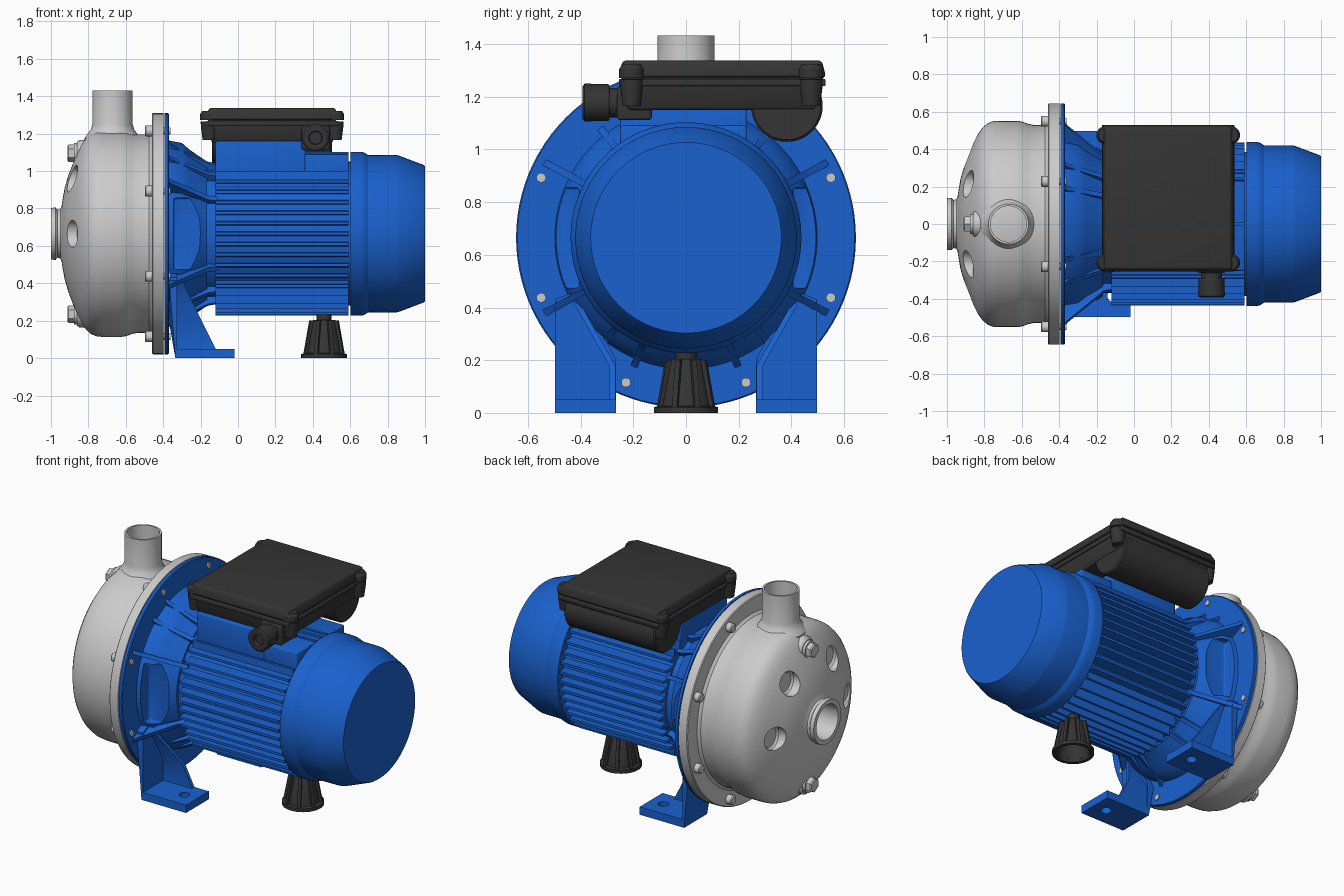
import bpy, bmesh
from math import sin, cos, pi, radians, sqrt
from mathutils import Matrix, Vector

if "Cube" in bpy.data.objects:
    bpy.data.objects.remove(bpy.data.objects["Cube"])

CZ = 0.665  # height of the shaft axis
TURN = {'x': Matrix.Rotation(pi / 2, 4, 'Y'), '-y': Matrix.Rotation(pi / 2, 4, 'X'), 'z': Matrix()}


def mat(name, rgb):
    m = bpy.data.materials.new(name)
    m.diffuse_color = (*rgb, 1)
    m.use_nodes = True
    m.node_tree.nodes["Principled BSDF"].inputs["Base Color"].default_value = m.diffuse_color
    return m


BLUE = mat("blue_paint", (0.01, 0.12, 0.62))
BLACK = mat("black_plastic", (0.035, 0.035, 0.035))


def smooth(ob, angle=32):
    bpy.ops.object.select_all(action='DESELECT')
    ob.select_set(True)
    bpy.context.view_layer.objects.active = ob
    bpy.ops.object.shade_smooth_by_angle(angle=radians(angle))


def finish(name, bm, m=None):
    bmesh.ops.remove_doubles(bm, verts=bm.verts, dist=1e-5)
    bmesh.ops.recalc_face_normals(bm, faces=bm.faces)
    me = bpy.data.meshes.new(name)
    bm.to_mesh(me)
    bm.free()
    ob = bpy.data.objects.new(name, me)
    bpy.context.collection.objects.link(ob)
    if m:
        me.materials.append(m)
    smooth(ob)
    return ob


def lathe(name, prof, m=None, axis='x', loc=(0, 0, CZ), n=64):
    """Revolve (position along axis, radius) points; ends are capped."""
    bm = bmesh.new()
    pts = [(prof[0][0], 0)] + list(prof) + [(prof[-1][0], 0)]
    rings = [[bm.verts.new((r * cos(2 * pi * i / n), r * sin(2 * pi * i / n), h)) for i in range(n)]
             for h, r in pts]
    for a, b in zip(rings, rings[1:]):
        for i in range(n):
            j = (i + 1) % n
            bm.faces.new((a[i], a[j], b[j], b[i]))
    bmesh.ops.dissolve_degenerate(bm, dist=1e-6, edges=bm.edges)
    bm.transform(Matrix.Translation(loc) @ TURN[axis])
    return finish(name, bm, m)


def hull(bm, sections):
    """Join equal-length closed sections into a capped solid."""
    vs = [[bm.verts.new(p) for p in s] for s in sections]
    k = len(vs[0])
    for a, b in zip(vs, vs[1:]):
        for i in range(k):
            bm.faces.new((a[i], a[(i + 1) % k], b[(i + 1) % k], b[i]))
    bm.faces.new(vs[0])
    bm.faces.new(vs[-1])


def rect(x0, x1, y0, y1, z):
    return [(x0, y0, z), (x1, y0, z), (x1, y1, z), (x0, y1, z)]


def box(name, x, y, z, m=None, taper=0.0, bevel=0.0):
    """Box by ranges; taper shrinks the top (negative: the bottom)."""
    t, b = max(taper, 0), max(-taper, 0)
    bm = bmesh.new()
    hull(bm, [rect(x[0] + s, x[1] - s, y[0] + s, y[1] - s, h) for s, h in ((b, z[0]), (t, z[1]))])
    if bevel:
        bmesh.ops.bevel(bm, geom=bm.edges[:], offset=bevel, segments=3, profile=0.5, affect='EDGES')
    return finish(name, bm, m)


def cut(ob, cutter):
    md = ob.modifiers.new("cut", 'BOOLEAN')
    md.operation, md.solver, md.object = 'DIFFERENCE', 'EXACT', cutter
    bpy.context.view_layer.objects.active = ob
    bpy.ops.object.modifier_apply(modifier=md.name)
    bpy.data.objects.remove(cutter)
    smooth(ob)


# Pump casing: domed steel shell with bored inlet and outer flange
casing = lathe("pump_casing", [
    (-0.8, 0.11), (-1.0, 0.11), (-1.0, 0.138), (-0.975, 0.14), (-0.965, 0.128), (-0.95, 0.132),
    (-0.943, 0.15), (-0.94, 0.17), (-0.928, 0.24), (-0.908, 0.31), (-0.885, 0.37), (-0.86, 0.43),
    (-0.835, 0.48), (-0.81, 0.515), (-0.785, 0.537), (-0.755, 0.549), (-0.72, 0.552), (-0.63, 0.552),
    (-0.60, 0.548), (-0.57, 0.537), (-0.54, 0.53), (-0.475, 0.53), (-0.46, 0.545), (-0.46, 0.64),
    (-0.455, 0.645), (-0.398, 0.645)], n=96)
for deg in (-90, -36, 36, 90):  # pressed pockets in the dome
    a = radians(deg)
    cut(casing, lathe("pocket_cutter", [(-1.1, 0.078), (-0.862, 0.072), (-0.85, 0.06)],
                      loc=(0, 0.365 * sin(a), CZ + 0.365 * cos(a)), n=32))

# Outlet pipe with flared root
lathe("outlet_pipe", [(1.0, 0.15), (1.175, 0.15), (1.2, 0.132), (1.222, 0.116), (1.25, 0.108),
                      (1.432, 0.108), (1.432, 0.096), (1.2, 0.096)], axis='z', loc=(-0.671, 0, 0), n=48)

# Filler and drain plugs: boss, washer, hex head
for tag, z in (("filler", CZ + 0.43), ("drain", CZ - 0.43)):
    lathe(tag + "_boss", [(-0.76, 0.078), (-0.85, 0.07), (-0.862, 0.06)], loc=(0, 0, z), n=32)
    lathe(tag + "_washer", [(-0.86, 0.054), (-0.878, 0.054)], loc=(0, 0, z), n=32)
    lathe(tag + "_hex_plug", [(-0.87, 0.046), (-0.905, 0.046), (-0.912, 0.04)], loc=(0, 0, z), n=6)

# Flange bolts
for k in range(8):
    a = radians(22.5 + 45 * k)
    lathe("flange_bolt_%d" % k, [(-0.498, 0.024), (-0.492, 0.029), (-0.455, 0.029), (-0.455, 0.018),
                                 (-0.362, 0.018)], loc=(0, 0.595 * cos(a), CZ + 0.595 * sin(a)), n=20)

# Motor bracket: flange disc, cone with side recesses, radial ribs
lathe("bracket_flange", [(-0.392, 0.645), (-0.375, 0.645), (-0.37, 0.64)], BLUE, n=96)
cone = lathe("bracket_cone", [(-0.38, 0.5), (-0.3, 0.485), (-0.26, 0.45), (-0.165, 0.385),
                              (-0.165, 0.368), (-0.1, 0.368)], BLUE, n=96)
for s in (-1, 1):
    cut(cone, box("recess_cutter", (-0.345, -0.2), sorted((s * 0.405, s * 0.7)),
                  (CZ - 0.19, CZ + 0.19), bevel=0.01))
bm = bmesh.new()
for base in (28, 52, 68):
    for deg in (base, 180 - base, 180 + base, -base):
        a = radians(deg)
        u, t = Vector((0, cos(a), sin(a))), Vector((0, -sin(a), cos(a))) * 0.013
        r = 0.62 if base == 28 else 0.54
        side = [(-0.38, 0.4), (-0.38, r), (-0.355, r - 0.03), (-0.16, 0.41), (-0.11, 0.4), (-0.11, 0.34)]
        hull(bm, [[Vector((x, 0, CZ)) + u * q + t * s for x, q in side] for s in (-1, 1)])
finish("bracket_ribs", bm, BLUE)

# Bracket feet: pad with hole, upright plate, leaning gusset
for tag, s in (("front", -1), ("rear", 1)):
    pad = box(tag + "_foot_pad", (-0.335, -0.02), sorted((s * 0.265, s * 0.497)), (0, 0.05), BLUE)
    cut(pad, lathe("hole_cutter", [(-0.1, 0.032), (0.1, 0.032)], axis='z', loc=(-0.11, s * 0.385, 0), n=24))
    bm = bmesh.new()
    plate = [(0.265, 0), (0.497, 0), (0.497, 0.43), (0.4, 0.47), (0.265, 0.2)]
    hull(bm, [[(-0.335 if z < 0.1 and x0 < -0.36 else x0, s * y, z) for y, z in plate]
              for x0 in (-0.37, -0.325)])
    finish(tag + "_foot_plate", bm, BLUE)
    bm = bmesh.new()
    hull(bm, [rect(-0.34, x1, *sorted((s * y, s * (y + 0.024))), z) for x1, y, z in
              ((-0.115, 0.268, 0.04), (-0.185, 0.268, 0.18), (-0.31, 0.415, 0.44))])
    finish(tag + "_foot_gusset", bm, BLUE)

# Motor body with parallel cooling fins in four quadrants
lathe("motor_body", [(-0.12, 0.385), (0.62, 0.385)], BLUE)
bm = bmesh.new()
for q in range(4):
    R = Matrix.Translation((0, 0, CZ)) @ Matrix.Rotation(q * pi / 2, 4, 'X')
    for k in range(-5, 6):
        o = k * 0.056
        top = sqrt(0.436 ** 2 - o * o)
        low = sqrt(0.385 ** 2 - o * o) - 0.03
        hull(bm, [[R @ Vector((x, o + w, h)) for w, h in
                   ((-0.014, low), (0.014, low), (0.008, top), (-0.008, top))] for x in (-0.12, 0.592)])
finish("cooling_fins", bm, BLUE)

# Fan cover
lathe("fan_cover", [(0.602, 0.438), (0.66, 0.438), (0.675, 0.434), (0.695, 0.421), (0.85, 0.42),
                    (0.862, 0.417), (0.992, 0.368), (1.0, 0.362)], BLUE, n=96)

# Terminal box: seat, body, lid, screw ears, capacitor bulge
box("terminal_seat", (-0.12, 0.36), (-0.25, 0.23), (0.93, 1.16), BLUE, bevel=0.008)
box("terminal_seat_rear_step", (0.355, 0.592), (-0.25, 0.23), (0.95, 1.09), BLUE, bevel=0.008)
box("terminal_box_body", (-0.165, 0.53), (-0.245, 0.515), (1.15, 1.258), BLACK, taper=-0.025, bevel=0.01)
box("terminal_box_lip", (-0.172, 0.537), (-0.255, 0.53), (1.24, 1.268), BLACK, bevel=0.006)
box("terminal_box_lid", (-0.172, 0.537), (-0.257, 0.532), (1.272, 1.338), BLACK, taper=0.016, bevel=0.014)
box("lid_seal", (-0.16, 0.525), (-0.245, 0.52), (1.26, 1.28), BLACK)
for i, x in enumerate((-0.155, 0.52)):
    for j, y in enumerate((-0.207, 0.475)):
        lathe("lid_ear_%d%d" % (i, j), [(1.272, 0.047), (1.305, 0.047), (1.322, 0.036)], BLACK, 'z', (x, y, 0), 24)
        lathe("body_ear_%d%d" % (i, j), [(1.165, 0.034), (1.235, 0.043), (1.266, 0.045)], BLACK, 'z', (x, y, 0), 24)
lathe("capacitor_housing", [(-0.14, 0.128), (-0.132, 0.136), (0.495, 0.136), (0.503, 0.128)],
      BLACK, loc=(0, 0.383, 1.165), n=48)

# Cable gland
box("gland_base", (0.34, 0.49), (-0.262, -0.13), (1.112, 1.24), BLACK, bevel=0.01)
lathe("gland_neck", [(0.24, 0.056), (0.3, 0.056)], BLACK, '-y', (0.415, 0, 1.178), 32)
lathe("gland_nut", [(0.29, 0.066), (0.296, 0.07), (0.365, 0.07)], BLACK, '-y', (0.415, 0, 1.178), 12)
lathe("gland_cap", [(0.36, 0.072), (0.385, 0.072), (0.392, 0.062), (0.392, 0.036), (0.34, 0.03)],
      BLACK, '-y', (0.415, 0, 1.178), 32)

# Rubber support foot under the motor, hollow below, with ribs
lathe("support_foot", [(0.17, 0.06), (0.0, 0.1), (0.0, 0.122), (0.022, 0.122), (0.026, 0.1), (0.195, 0.066),
                       (0.205, 0.058), (0.205, 0.04), (0.25, 0.04)], BLACK, 'z', (0.46, 0, 0), 40)
bm = bmesh.new()
for k in range(8):
    R = Matrix.Translation((0.46, 0, 0)) @ Matrix.Rotation((k + 0.5) * pi / 4, 4, 'Z')
    hull(bm, [[R @ Vector((r, w, z)) for r, z in ((0.094, 0.015), (0.117, 0.015), (0.082, 0.2), (0.058, 0.2))]
              for w in (-0.01, 0.01)])
finish("support_foot_ribs", bm, BLACK)
